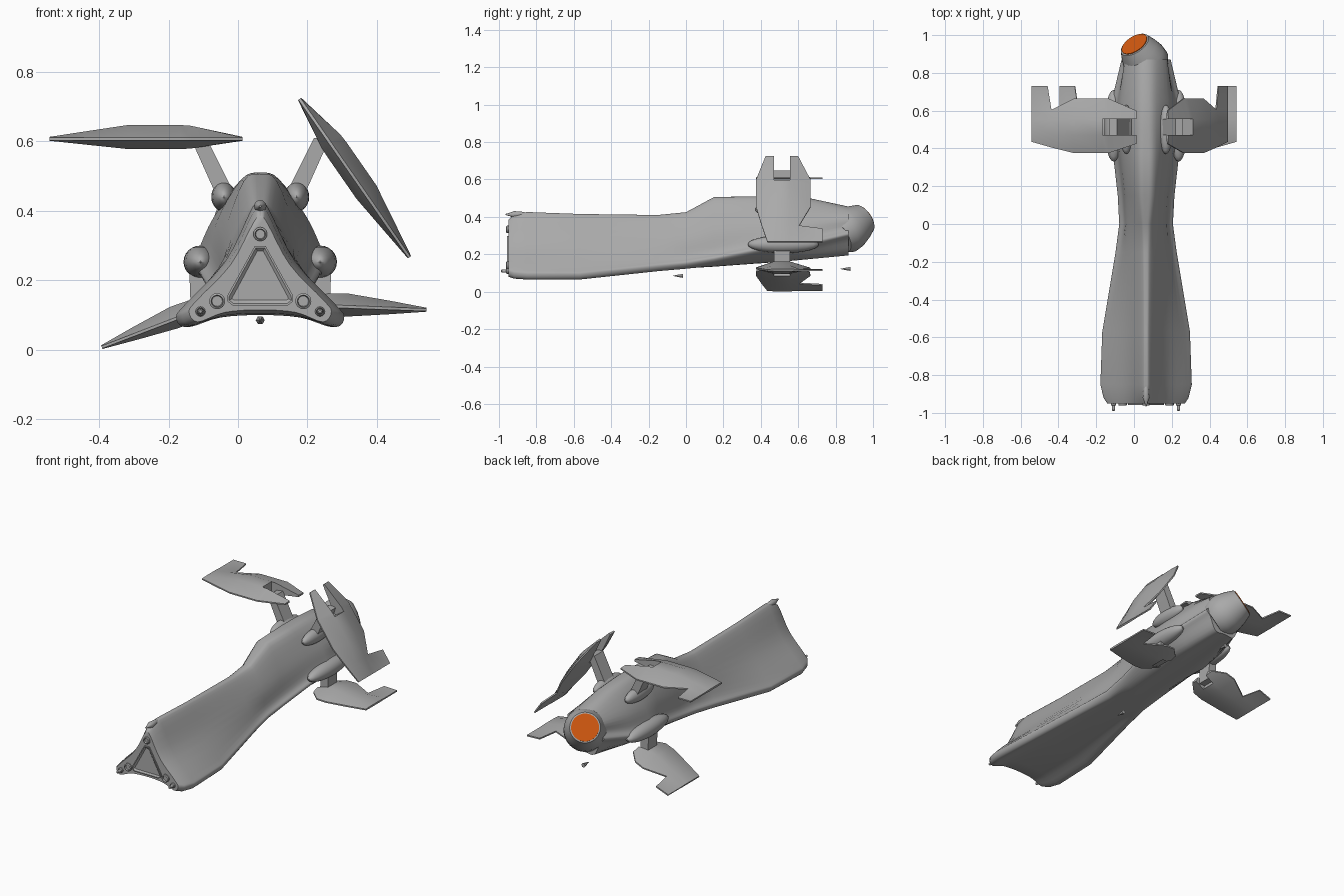
import bpy, bmesh, math
from mathutils import Vector

cube = bpy.data.objects.get("Cube")
if cube:
    bpy.data.objects.remove(cube, do_unlink=True)

CX = 0.064                   # hull centre line
SLOT = (0.47, 0.555)         # front and rear of wing slots and struts


def material(name, rgb):
    m = bpy.data.materials.new(name)
    m.use_nodes = True
    m.diffuse_color = (*rgb, 1)
    m.node_tree.nodes["Principled BSDF"].inputs["Base Color"].default_value = (*rgb, 1)
    return m


GREY = material("hull grey", (0.4, 0.4, 0.4))
ORANGE = material("engine orange", (0.65, 0.1, 0.005))


def finish(name, bm, mat=GREY, angle=35):
    bmesh.ops.recalc_face_normals(bm, faces=bm.faces)
    mesh = bpy.data.meshes.new(name)
    bm.to_mesh(mesh)
    bm.free()
    mesh.materials.append(mat)
    ob = bpy.data.objects.new(name, mesh)
    bpy.context.collection.objects.link(ob)
    bpy.ops.object.select_all(action='DESELECT')
    ob.select_set(True)
    bpy.context.view_layer.objects.active = ob
    bpy.ops.object.shade_smooth_by_angle(angle=math.radians(angle))
    return ob


def loft(bm, rings):
    loops = [[bm.verts.new(p) for p in ring] for ring in rings]
    n = len(loops[0])
    for a, b in zip(loops, loops[1:]):
        for i in range(n):
            j = (i + 1) % n
            bm.faces.new((a[i], a[j], b[j], b[i]))
    bm.faces.new(loops[0])
    bm.faces.new(loops[-1])


def lathe(name, profile, origin, direction, mat=GREY, sides=24):
    """Turn (radius, distance) pairs about a direction."""
    q = Vector(direction).to_track_quat('Z', 'Y')
    bm = bmesh.new()
    loft(bm, [[Vector(origin) + q @ Vector((r * math.cos(k * math.tau / sides),
                                           r * math.sin(k * math.tau / sides), t))
               for k in range(sides)] for r, t in profile])
    return finish(name, bm, mat)


def prism(name, pts, y0, y1, inset=None):
    """Extrude an x-z outline along y, with an optional recessed front."""
    bm = bmesh.new()
    loft(bm, [[(x, y, z) for x, z in pts] for y in (y1, y0)])
    if inset:
        bmesh.ops.recalc_face_normals(bm, faces=bm.faces)
        front = [f for f in bm.faces if f.normal.y < -0.9]
        for thick, depth in inset:
            bmesh.ops.inset_region(bm, faces=front, thickness=thick, depth=depth)
    return finish(name, bm)


def spline(pts, steps=4):
    """Smooth curve through the points."""
    p = [Vector(a) for a in pts]
    # mirrored end points keep the section level on the centre line
    flip = lambda v: Vector((-v.x, v.y))
    p = [flip(p[1])] + p + [flip(p[-2])]
    out = []
    for a, b, c, d in zip(p, p[1:], p[2:], p[3:]):
        for k in range(steps):
            t = k / steps
            out.append(0.5 * (2 * b + (c - a) * t + (2 * a - 5 * b + 4 * c - d) * t * t
                              + (3 * b - a - 3 * c + d) * t ** 3))
    return out + [p[-2]]


# Hull: y, top z, top half width, flank x, flank z, corner x, corner z, belly z
stations = [
    (-0.95, .385, .02, .085, .245, .205, .11, .115),
    (-0.92, .41, .023, .092, .25, .225, .10, .105),
    (-0.85, .425, .025, .10, .255, .242, .095, .10),
    (-0.57, .415, .025, .10, .26, .232, .095, .10),
    (-0.15, .41, .03, .095, .28, .162, .14, .12),
    (0.0, .425, .035, .097, .29, .142, .155, .125),
    (0.15, .505, .048, .105, .33, .15, .18, .135),
    (0.37, .51, .055, .125, .37, .175, .225, .153),
    (0.5, .51, .055, .135, .38, .205, .25, .163),
    (0.66, .50, .055, .13, .38, .18, .26, .178),
    (0.87, .455, .055, .11, .395, .13, .31, .20),
]
rings = []
for y, zt, tw, mx, mz, cx, cz, zb in stations:
    half = spline([(0, zt), (tw, zt - 0.02), (mx, mz), (cx - 0.025, cz + 0.035), (cx, cz),
                   (cx - 0.025, cz - 0.03), (cx * 0.5, (zb + min(zb, cz - 0.01)) / 2), (0, zb)])
    loop = half + [Vector((-v.x, v.y)) for v in reversed(half[1:-1])]
    rings.append([(CX + v.x, y, v.y) for v in loop])
bm = bmesh.new()
loft(bm, rings)
finish("hull", bm, angle=50)

# Blended pods at the strut roots
for side, label in ((-1, "right"), (1, "left")):
    for part, off, z, y, size in (("upper_pod", .105, .44, .5, (.036, .13, .042)),
                                  ("lower_pod", .172, .253, .52, (.049, .19, .047))):
        bm = bmesh.new()
        bmesh.ops.create_uvsphere(bm, u_segments=24, v_segments=12, radius=1)
        for v in bm.verts:
            v.co = (CX + side * off + v.co.x * size[0], y + v.co.y * size[1], z + v.co.z * size[2])
        finish(label + "_" + part, bm)


def wing(name, side, inner, outer, plan, slot_cols):
    """Lens-shaped wing with a slotted root and a hooked tip."""
    a, b = Vector(inner), Vector(outer)
    d = (b - a).normalized()
    n = Vector((-d.y, d.x)) * side
    bm = bmesh.new()

    def vert(u, v, h):
        p = a + d * u + n * h
        return bm.verts.new((p.x, v, p.y))

    grid = []
    for i, (u, v0, v1, h) in enumerate(plan):
        hook = u + 0.02 if i == len(plan) - 2 else u
        row = ((u, v0, 0), (u, SLOT[0], h), (u, SLOT[1], h), (u, v1, 0), (hook, .73, 0))
        grid.append([(vert(s, v, k + 0.004), vert(s, v, -0.7 * k - 0.004)) for s, v, k in row])
    last = len(plan) - 2
    cells = [(i, j) for i in range(last + 1) for j in range(4)
             if not (j == 1 and i < slot_cols) and (j < 3 or i == last)]
    count = {}
    for i, j in cells:
        corners = [(i, j), (i + 1, j), (i + 1, j + 1), (i, j + 1)]
        for s in (0, 1):
            bm.faces.new([grid[p][q][s] for p, q in corners])
        for e in zip(corners, corners[1:] + corners[:1]):
            count.setdefault(frozenset(e), []).append(e)
    for uses in count.values():
        if len(uses) == 1:
            (p, q), (r, s) = uses[0]
            bm.faces.new((grid[p][q][0], grid[r][s][0], grid[r][s][1], grid[p][q][1]))
    bmesh.ops.delete(bm, geom=[v for v in bm.verts if not v.link_faces], context='VERTS')
    finish(name, bm)


# Wing plans: span, front edge, rear edge, bulge
tip = [(.45, .405, .605, .018), (.555, .435, .61, .002)]
upper = [(0, .425, .60, .002), (.15, .375, .665, .034), (.18, .375, .665, .036),
         (.33, .375, .665, .036)] + tip
lower = [(0, .43, .60, .015), (.06, .375, .66, .032), (.12, .375, .665, .034)]
lower += [(u - 0.21, *rest) for u, *rest in tip]
wing("upper_right_wing", -1, (.013, .607), (-.54, .607), upper, 2)
wing("upper_left_wing", 1, (.177, .722), (.493, .267), upper, 2)
wing("lower_right_wing", -1, (-.07, .131), (-.39, .008), lower, 1)
wing("lower_left_wing", 1, (.198, .128), (.54, .115), lower, 1)

# Struts
for side, label in ((-1, "right"), (1, "left")):
    top = [(.08, .46), (.12, .43), (.185, .575), (.195, .605), (.155, .61)]
    leg = [(.155, .25), (.205, .25), (.2, .11), (.15, .11)]
    for part, pts in (("upper_strut", top), ("lower_strut", leg)):
        prism(label + "_" + part, [(CX + side * x, z) for x, z in pts], *SLOT)

# Swivelled engine nozzle with glowing exit
aim = Vector((-.48, .72, .5)).normalized()
pivot = Vector((.07, .85, .322))
lathe("engine_nozzle", [(.10, -.05), (.12, -.01), (.118, .04), (.104, .09), (.084, .138), (.08, .14)],
      pivot, aim, sides=32)
lathe("engine_glow", [(.076, 0), (.076, .006)], pivot + aim * 0.138, aim, ORANGE, 32)

# Nose frame with stepped triangular recess
frame = [(.016, .298), (.095, .155), (.095, .14), (.08, .128)]
outline = [(CX + x, z) for x, z in frame] + [(CX - x, z) for x, z in reversed(frame)]
prism("nose_frame", outline, -.958, -.94, [(.006, 0), (.014, -.012), (.004, 0), (.004, -.004)])

# Nose lamps and corner pins
forward = (0, -1, 0)
lamps = [(0, .333, .02)] + [(s * x, z, r) for s in (-1, 1)
                            for x, z, r in ((.124, .14, .023), (.172, .11, .014))]
for i, (x, z, r) in enumerate(lamps):
    lathe(f"nose_lamp_{i + 1}", [(r, 0), (r, .018), (r * .75, .022), (r * .65, .012)],
          (CX + x, -.94, z), forward)
for side, label in ((-1, "right"), (1, "left")):
    lathe(label + "_nose_pin", [(.009, 0), (.008, .045), (.004, .05)],
          (CX + side * .172, -.94, .11), forward, sides=12)

# Top sensor and small belly markers
lathe("top_sensor", [(.004, 0), (.014, .03), (.018, .08), (.01, .1), (.003, .125)],
      (CX, -.84, .413), forward, sides=12)
for i, (y, z) in enumerate(((-.015, .085), (.88, .122))):
    lathe(f"belly_marker_{i + 1}", [(.013, 0), (.001, .055)], (CX, y, z), forward, sides=6)
